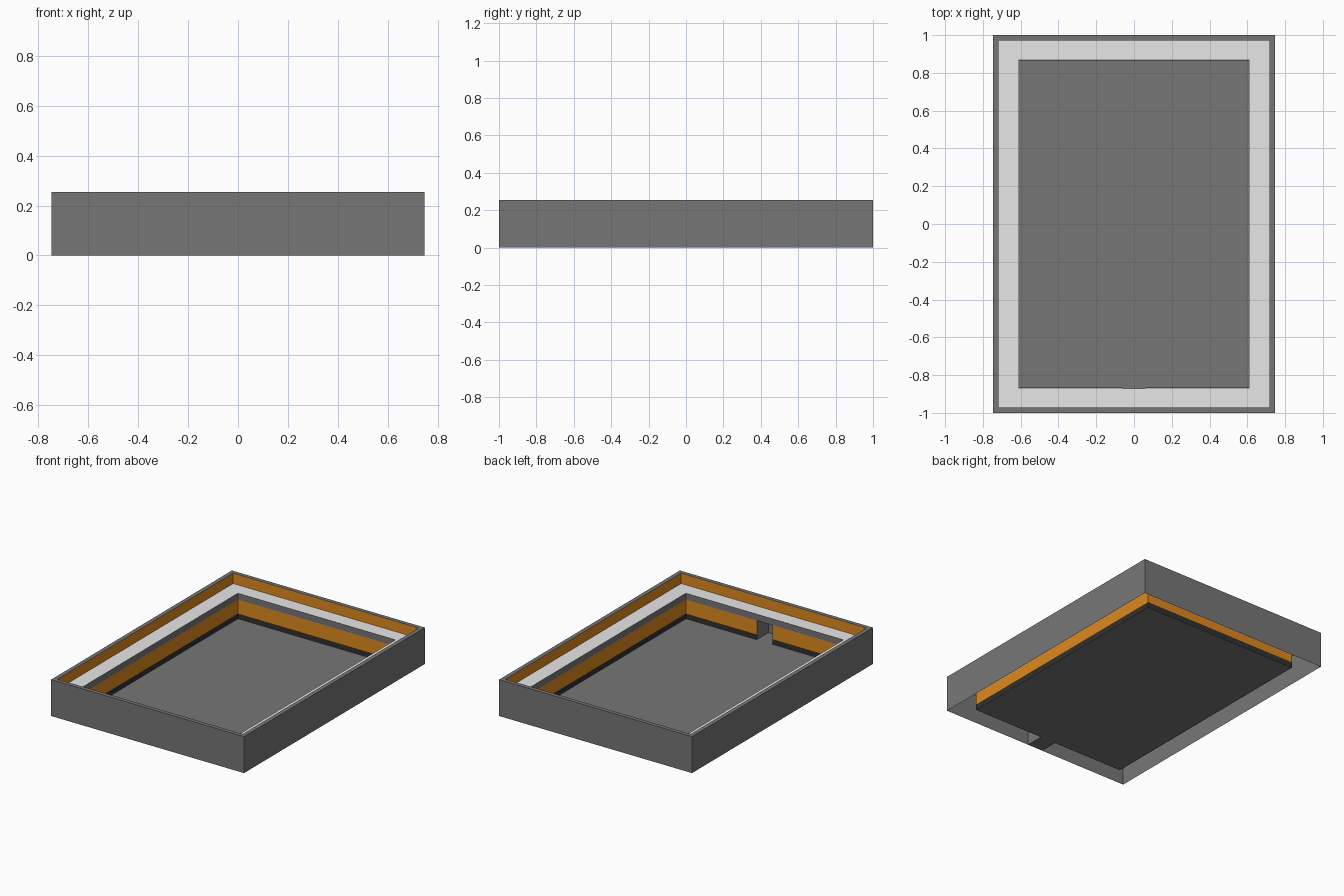
import bpy, bmesh

if "Cube" in bpy.data.objects:
    bpy.data.objects.remove(bpy.data.objects["Cube"])


def material(name, rgb):
    m = bpy.data.materials.new(name)
    m.diffuse_color = (*rgb, 1)
    m.use_nodes = True
    m.node_tree.nodes["Principled BSDF"].inputs["Base Color"].default_value = m.diffuse_color
    return m


GRAY = material("mid_gray", (0.183, 0.183, 0.183))
DARK = material("dark_gray", (0.03, 0.03, 0.03))
WHITE = material("light_gray", (0.8, 0.8, 0.8))
ORANGE = material("orange", (0.73, 0.25, 0.014))


def rect(hx, hy):
    return [(-hx, -hy), (hx, -hy), (hx, hy), (-hx, hy)]


def link(name, bm, mat):
    me = bpy.data.meshes.new(name)
    bm.to_mesh(me)
    bm.free()
    me.materials.append(mat)
    ob = bpy.data.objects.new(name, me)
    bpy.context.collection.objects.link(ob)
    return ob


def band(name, sections, mat, closed=True):
    """Skin consecutive (plan path, z) sections into faces."""
    bm = bmesh.new()
    rows = [[bm.verts.new((x, y, z)) for x, y in path] for path, z in sections]
    n = len(rows[0])
    for a, b in zip(rows, rows[1:]):
        for i in range(n if closed else n - 1):
            j = (i + 1) % n
            bm.faces.new((a[i], a[j], b[j], b[i]))
    return link(name, bm, mat)


def box(name, lo, hi, mat):
    bm = bmesh.new()
    bmesh.ops.create_cube(bm, size=1)
    for v in bm.verts:
        v.co = [(lo[k] + hi[k]) / 2 + v.co[k] * (hi[k] - lo[k]) for k in range(3)]
    return link(name, bm, mat)


OUT, LIP, IN = rect(0.747, 1.0), rect(0.718, 0.972), rect(0.61, 0.87)
TOP, LEDGE, UNDER, RIM, FLOOR = 0.255, 0.182, 0.138, 0.04, 0.004
PORT = 0.06

# Outer skirt with its narrow top lip, and the orange lining inside the lip
band("outer_frame", [(OUT, 0), (OUT, TOP), (LIP, TOP)], GRAY)
band("lip_lining", [(LIP, TOP), (LIP, LEDGE)], ORANGE)

# Pale ledge and its gray inner edge
band("ledge_top", [(LIP, LEDGE), (IN, LEDGE)], WHITE)
band("ledge_edge", [(IN, LEDGE), (IN, UNDER)], GRAY)

# Basin walls with a dark base strip, left open at the port in the front side
open_path = [(PORT, -0.87)] + IN[1:] + IN[:1] + [(-PORT, -0.87)]
band("basin_wall", [(open_path, UNDER), (open_path, RIM)], ORANGE, closed=False)
band("basin_rim", [(open_path, RIM), (open_path, 0)], DARK, closed=False)

# Floor slab
box("floor", (-0.609, -0.869, 0), (0.609, 0.869, FLOOR), GRAY)

# Port channel from the basin to the front skirt
box("port_floor", (-PORT, -1.0, 0), (PORT, -0.869, FLOOR), GRAY)
band("port_roof", [([(-PORT, -0.87), (PORT, -0.87)], UNDER),
                   ([(-PORT, -1.0), (PORT, -1.0)], UNDER)], GRAY, closed=False)
for side, s in (("left", -1), ("right", 1)):
    path = [(s * PORT, -1.0), (s * PORT, -0.87)]
    band("port_side_" + side, [(path, 0), (path, UNDER)], GRAY, closed=False)
